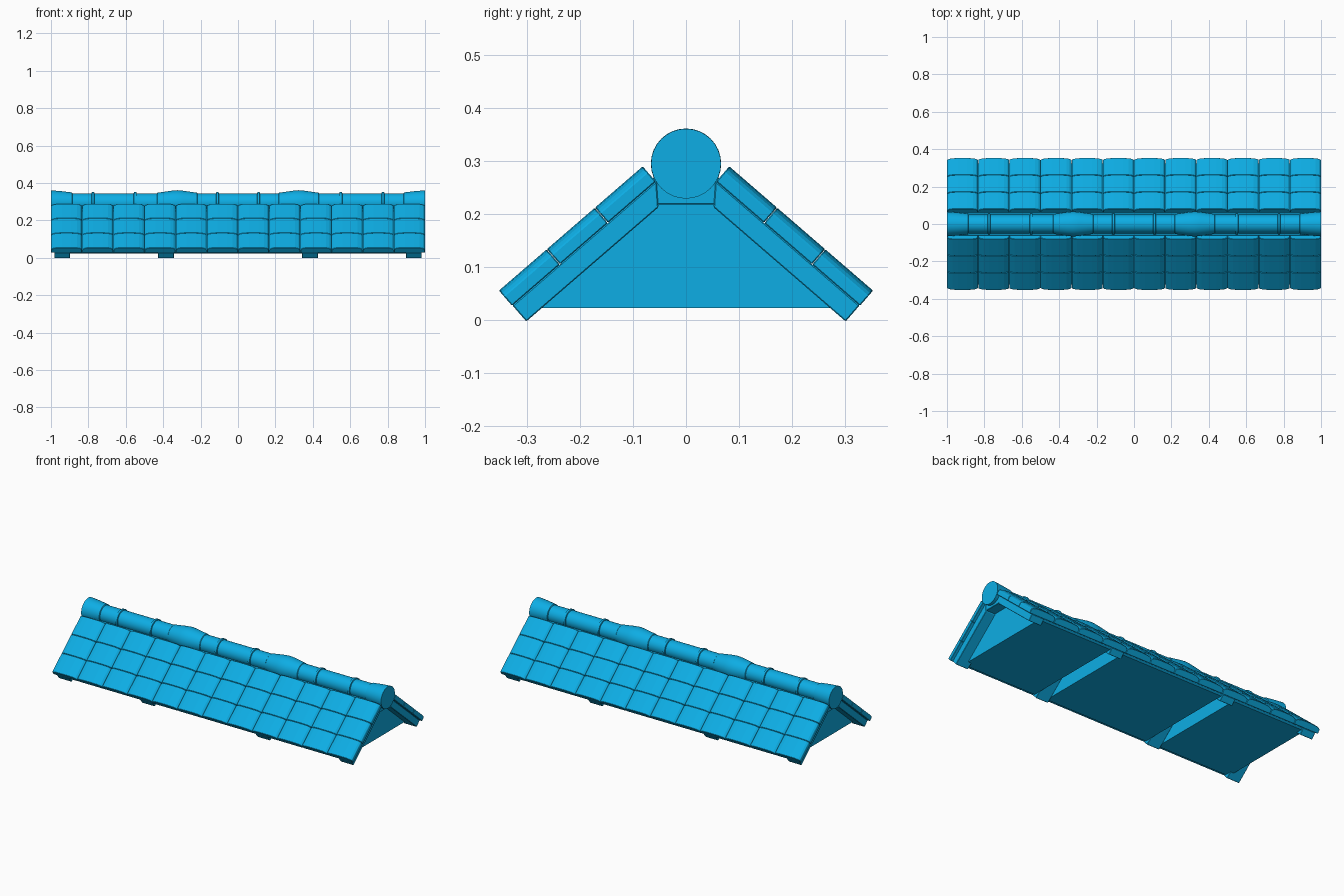
import bpy, bmesh, math
from mathutils import Matrix

if "Cube" in bpy.data.objects:
    bpy.data.objects.remove(bpy.data.objects["Cube"], do_unlink=True)

blue = bpy.data.materials.new("sky_blue")
blue.use_nodes = True
blue.diffuse_color = (0.004, 0.42, 0.78, 1)
blue.node_tree.nodes["Principled BSDF"].inputs["Base Color"].default_value = blue.diffuse_color


def finish(name, bm, bevel=0.0, smooth=False):
    bmesh.ops.recalc_face_normals(bm, faces=bm.faces)
    mesh = bpy.data.meshes.new(name)
    bm.to_mesh(mesh)
    bm.free()
    mesh.materials.append(blue)
    obj = bpy.data.objects.new(name, mesh)
    bpy.context.collection.objects.link(obj)
    if bevel:
        mod = obj.modifiers.new("soft_edges", "BEVEL")
        mod.width, mod.segments = bevel, 1
    if smooth:
        bpy.ops.object.select_all(action="DESELECT")
        obj.select_set(True)
        bpy.context.view_layer.objects.active = obj
        bpy.ops.object.shade_smooth_by_angle(angle=math.radians(30))
    return obj


def extrude_profile(bm, points, offset):
    """Fill a closed outline and push it along offset."""
    face = bm.faces.new([bm.verts.new(p) for p in points])
    new = bmesh.ops.extrude_face_region(bm, geom=[face])["geom"]
    verts = [v for v in new if isinstance(v, bmesh.types.BMVert)]
    bmesh.ops.translate(bm, verts=verts, vec=offset)


def prism(name, outline, x0, x1, bevel=0.0):
    bm = bmesh.new()
    extrude_profile(bm, [(x0, y, z) for y, z in outline], (x1 - x0, 0, 0))
    return finish(name, bm, bevel)


# Slope frame: starts at the lower outer corner of the tile underside
SLOPE = math.atan2(0.235, 0.272)
EAVE_Y, EAVE_Z = 0.328, 0.027
TILE_W, TILE_L = 2 / 12, 0.12


def on_slope(along, depth, side):
    y = EAVE_Y - along * math.cos(SLOPE) - depth * math.sin(SLOPE)
    z = EAVE_Z + along * math.sin(SLOPE) - depth * math.cos(SLOPE)
    return side * y, z


# Tiles with sloped flanks, three rows of twelve on each side
half_arch = [(0.0825, 0.0), (0.0825, 0.024), (0.073, 0.031), (0.055, 0.036), (0.025, 0.038)]
arch = half_arch + [(-x, h) for x, h in reversed(half_arch)]
run = TILE_L - 0.0008
for side, label in ((-1, "front"), (1, "back")):
    bm = bmesh.new()
    for row in range(3):
        for col in range(12):
            cx = -1 + TILE_W * (col + 0.5)
            outline = []
            for x, h in arch:
                y, z = on_slope(row * TILE_L - 0.001, -h, side)
                outline.append((cx + x, y, z))
            extrude_profile(bm, outline, (0, -side * run * math.cos(SLOPE), run * math.sin(SLOPE)))
    finish(label + "_roof_tiles", bm, 0.002)

    # Rafters
    rafter = [on_slope(a, d, side) for a, d in ((0, 0), (0, 0.04), (0.33, 0.04), (0.36, 0))]
    for x in (-0.94, -0.385, 0.385, 0.94):
        prism(label + "_rafter", rafter, x - 0.042, x + 0.042, 0.002)

# Solid roof sections, separated by gaps where the inner rafters run
right_edge = [on_slope(a, 0.001, 1) for a in (0.006, 0.345)]
section = [(-0.312, 0.022), (0.312, 0.022)] + right_edge
section += [(-y, z) for y, z in reversed(right_edge)]
for x0, x1 in ((-0.92, -0.427), (-0.343, 0.343), (0.427, 0.92)):
    prism("roof_section", section, x0, x1)

# Ridge beam
prism("ridge_beam", [(-0.06, 0.218), (0.06, 0.218), (0.062, 0.27), (-0.062, 0.27)], -0.98, 0.98, 0.002)

# Ridge cap: turned profile with rings, two swellings and flared ends
R = 0.05


def ring(x):
    return [(x - 0.008, R), (x - 0.006, 0.056), (x + 0.006, 0.056), (x + 0.008, R)]


half = ring(0.11) + [(0.217, R), (0.22, 0.053), (0.295, 0.064), (0.325, 0.0665), (0.355, 0.064),
                     (0.43, 0.053), (0.433, R)]
half += ring(0.55) + ring(0.775) + [(0.885, R), (0.888, 0.055), (0.95, 0.062), (1.0, 0.066)]
profile = [(-x, r) for x, r in reversed(half)] + half
bm = bmesh.new()
SIDES = 32
loops = []
for x, r in profile:
    circle = bmesh.ops.create_circle(
        bm, segments=SIDES, radius=r,
        matrix=Matrix.Translation((x, 0, 0.295)) @ Matrix.Rotation(math.pi / 2, 4, "Y"))
    loops.append(circle["verts"])
for a, b in zip(loops, loops[1:]):
    for i in range(SIDES):
        j = (i + 1) % SIDES
        bm.faces.new((a[i], a[j], b[j], b[i]))
for end in (loops[0], loops[-1]):
    bm.faces.new(end)
finish("ridge_cap", bm, smooth=True)
